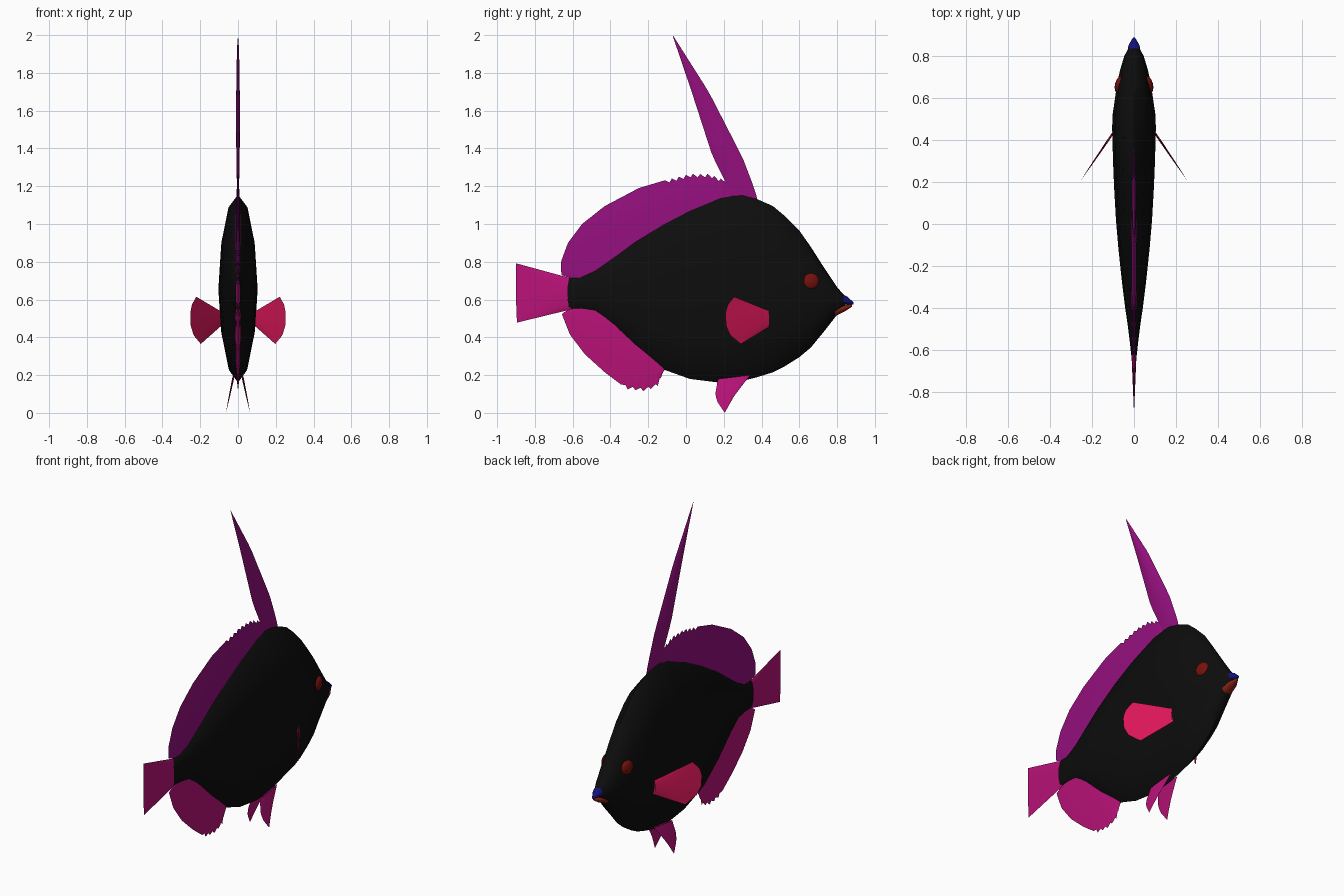
import bpy, bmesh, math
from mathutils import Vector

cube = bpy.data.objects.get("Cube")
if cube:
    bpy.data.objects.remove(cube, do_unlink=True)


def material(name, rgb):
    mat = bpy.data.materials.new(name)
    mat.use_nodes = True
    mat.diffuse_color = (*rgb, 1)
    mat.node_tree.nodes["Principled BSDF"].inputs["Base Color"].default_value = (*rgb, 1)
    return mat


BLACK = material("body black", (.004, .004, .004))
PURPLE = material("dorsal purple", (.3, .005, .21))
MAGENTA = material("fin magenta", (.49, .006, .19))
CRIMSON = material("pectoral crimson", (.7, .008, .1))
DARK_RED = material("eye dark red", (.18, .006, .004))
BLUE = material("lip blue", (.006, .006, .2))
RUST = material("lip rust", (.22, .015, .008))


def finish(bm, name, mat, angle=50):
    """Turn a bmesh into a smooth shaded object."""
    bmesh.ops.remove_doubles(bm, verts=bm.verts, dist=.0002)
    bmesh.ops.recalc_face_normals(bm, faces=bm.faces)
    mesh = bpy.data.meshes.new(name)
    bm.to_mesh(mesh)
    bm.free()
    mesh.materials.append(mat)
    obj = bpy.data.objects.new(name, mesh)
    bpy.context.collection.objects.link(obj)
    bpy.ops.object.select_all(action='DESELECT')
    obj.select_set(True)
    bpy.context.view_layer.objects.active = obj
    bpy.ops.object.shade_smooth_by_angle(angle=math.radians(angle))
    return obj


def loft(name, stations, mat, sides=12):
    """Elliptical rings along y; each station is y, low z, high z, half width."""
    bm = bmesh.new()
    rings = []
    for y, low, high, width in stations:
        ring = []
        for i in range(sides):
            a = math.tau * i / sides
            z = (low + high) / 2 + (high - low) / 2 * math.cos(a)
            ring.append(bm.verts.new((width * math.sin(a), y, z)))
        rings.append(ring)
    for r, s in zip(rings, rings[1:]):
        for i in range(sides):
            j = (i + 1) % sides
            bm.faces.new((r[i], r[j], s[j], s[i]))
    bm.faces.new(rings[0])
    bm.faces.new(rings[-1])
    return finish(bm, name, mat)


def resample(points, n):
    """n + 1 evenly spaced points along a polyline."""
    pts = [Vector(p) for p in points]
    lengths = [(b - a).length for a, b in zip(pts, pts[1:])]
    total, out = sum(lengths), []
    for k in range(n + 1):
        d, i = total * k / n, 0
        while i < len(lengths) - 1 and d > lengths[i]:
            d -= lengths[i]
            i += 1
        out.append(pts[i].lerp(pts[i + 1], min(d / lengths[i], 1)))
    return out


def fin(name, inner, outer, mat, thick, n=16, rows=5, across=lambda s: 1 - s * s,
        place=lambda y, z: 0, side=1, teeth=None):
    """Lens-shaped sheet between two (y, z) curves; place() gives its x."""
    a, b = resample(inner, n), resample(outer, n)
    if teeth:
        first, last, depth = teeth
        for k, p in enumerate(b):
            if first < p.x < last:
                p.y -= depth * (k % 3) / 2
    bm = bmesh.new()
    for face_side in (-1, 1):
        grid = []
        for k in range(n + 1):
            swell = math.sqrt(max(0, math.sin(math.pi * k / n)))
            row = []
            for r in range(rows + 1):
                s = r / rows
                p = a[k].lerp(b[k], s)
                h = thick * swell * max(0, across(s)) * face_side
                row.append(bm.verts.new((side * (place(p.x, p.y) + h), p.x, p.y)))
            grid.append(row)
        for g, h in zip(grid, grid[1:]):
            for r in range(rows):
                bm.faces.new((g[r], g[r + 1], h[r + 1], h[r]))
    bmesh.ops.remove_doubles(bm, verts=bm.verts, dist=.0002)
    return finish(bm, name, mat, 60)


# Flat oval body, tail to snout
loft("body", [
    (-.65, .59, .67, .006), (-.62, .55, .715, .014), (-.56, .545, .72, .02),
    (-.48, .53, .76, .03), (-.4, .47, .82, .042), (-.27, .345, .92, .058),
    (-.12, .23, 1.015, .074), (.02, .18, 1.085, .086), (.18, .16, 1.145, .095),
    (.3, .17, 1.155, .1), (.38, .19, 1.13, .102), (.46, .215, 1.095, .104),
    (.52, .245, 1.045, .102), (.6, .295, .965, .09), (.66, .345, .88, .082),
    (.73, .43, .77, .067), (.8, .52, .665, .046), (.845, .57, .615, .022)], BLACK)

# Lips
loft("upper_lip", [(.835, .575, .625, .03), (.855, .572, .615, .024),
                   (.888, .575, .584, .004)], BLUE)
loft("lower_lip", [(.79, .512, .56, .035), (.84, .537, .572, .027),
                   (.88, .563, .574, .004)], RUST)

# Long dorsal fin with a toothed crest
fin("dorsal_fin",
    [(-.58, .7), (-.48, .735), (-.25, .91), (-.03, 1.04), (.25, 1.12)],
    [(-.66, .73), (-.662, .8), (-.625, .9), (-.55, 1.0), (-.43, 1.095), (-.25, 1.19),
     (-.1, 1.235), (.02, 1.265), (.125, 1.265), (.2, 1.235), (.25, 1.15)],
    PURPLE, .013, n=96, teeth=(-.12, .2, .018))

# Tall swept spine
fin("dorsal_spine",
    [(.25, 1.11), (.21, 1.22), (.14, 1.36), (.03, 1.7), (-.07, 1.995)],
    [(.385, 1.1), (.365, 1.18), (.3, 1.35), (.12, 1.7), (-.07, 2)],
    PURPLE, .01, rows=6, across=lambda s: math.sin(math.pi * s))

# Anal fin with a toothed trailing corner
fin("anal_fin",
    [(-.58, .56), (-.5, .56), (-.38, .47), (-.25, .35), (-.1, .24)],
    [(-.625, .545), (-.658, .525), (-.615, .415), (-.535, .31), (-.43, .215),
     (-.31, .125), (-.22, .115), (-.15, .14), (-.12, .22)],
    MAGENTA, .015, n=60, teeth=(-.34, -.13, -.016))

# Tail fin
fin("tail_fin", [(-.6, .55), (-.6, .71)], [(-.895, .478), (-.9, .6), (-.9, .792)],
    MAGENTA, .013, across=lambda s: 1 - s)

# Paired fins and eyes
for label, side in (("left", 1), ("right", -1)):
    fin(label + "_pectoral_fin",
        [(.44, .455), (.44, .54)],
        [(.29, .365), (.235, .41), (.212, .46), (.208, .53), (.222, .575), (.255, .615)],
        CRIMSON, .006, place=lambda y, z: .095 + (.44 - y) * .68, side=side)
    fin(label + "_pelvic_fin",
        [(.34, .2), (.17, .18)],
        [(.255, .09), (.205, 0), (.165, .06), (.155, .1), (.165, .155)],
        MAGENTA, .005, place=lambda y, z: .064 - z * .21, side=side)

    bm = bmesh.new()
    bmesh.ops.create_uvsphere(bm, u_segments=16, v_segments=10, radius=.043)
    eye = finish(bm, label + "_eye", DARK_RED)
    eye.scale.x = .5
    eye.location = (side * .069, .663, .697)
    eye.rotation_euler.z = side * math.radians(14)
